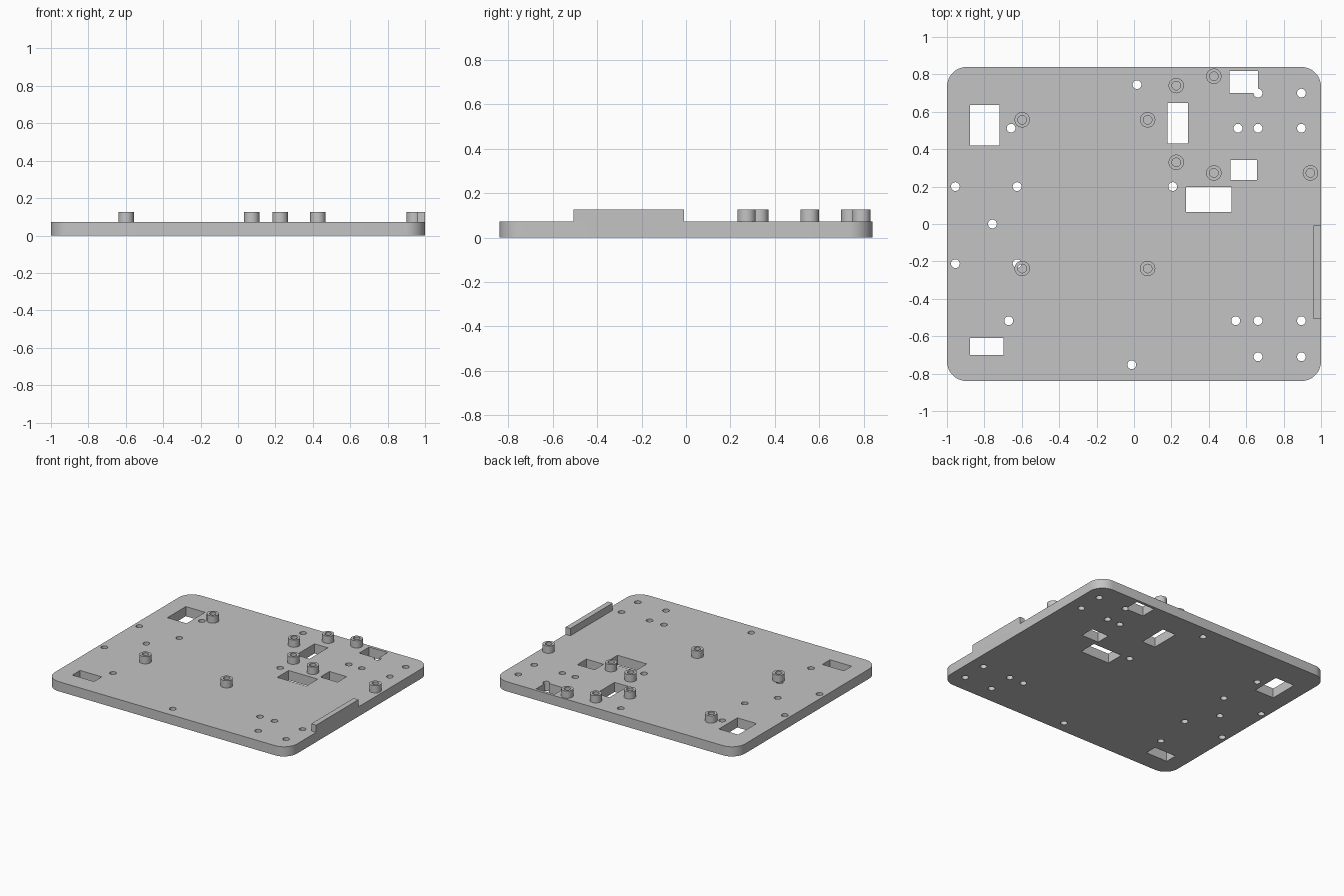
import bpy, bmesh, math
from mathutils import Matrix, Vector

if "Cube" in bpy.data.objects:
    bpy.data.objects.remove(bpy.data.objects["Cube"], do_unlink=True)

TOP, POST_TOP = 0.072, 0.126
HALF_X, HALF_Y, CORNER = 1.0, 0.84, 0.107
SIDES = 32

grey = bpy.data.materials.new("plain_grey")
grey.use_nodes = True
grey.diffuse_color = (0.55, 0.55, 0.55, 1)
grey.node_tree.nodes["Principled BSDF"].inputs["Base Color"].default_value = (0.55, 0.55, 0.55, 1)


def finish(bm, name):
    bmesh.ops.recalc_face_normals(bm, faces=bm.faces)
    mesh = bpy.data.meshes.new(name)
    bm.to_mesh(mesh)
    bm.free()
    mesh.materials.append(grey)
    obj = bpy.data.objects.new(name, mesh)
    bpy.context.collection.objects.link(obj)
    return obj


def activate(obj):
    bpy.ops.object.select_all(action='DESELECT')
    obj.select_set(True)
    bpy.context.view_layer.objects.active = obj


def add_box(bm, x0, x1, y0, y1, z0, z1):
    centre = Vector((x0 + x1, y0 + y1, z0 + z1)) / 2
    size = Matrix.Diagonal((x1 - x0, y1 - y0, z1 - z0, 1))
    bmesh.ops.create_cube(bm, size=1, matrix=Matrix.Translation(centre) @ size)


def cut(target, cutter):
    mod = target.modifiers.new("cut", 'BOOLEAN')
    mod.operation, mod.solver, mod.object = 'DIFFERENCE', 'EXACT', cutter
    activate(target)
    bpy.ops.object.modifier_apply(modifier=mod.name)
    bpy.data.objects.remove(cutter, do_unlink=True)


# Base plate: rounded rectangle pulled up
bm = bmesh.new()
outline = []
for i, (sx, sy) in enumerate(((1, 1), (-1, 1), (-1, -1), (1, -1))):
    for k in range(13):
        a = math.pi / 2 * (i + k / 12)
        outline.append(bm.verts.new((sx * (HALF_X - CORNER) + CORNER * math.cos(a),
                                     sy * (HALF_Y - CORNER) + CORNER * math.sin(a), 0)))
face = bm.faces.new(outline)
ext = bmesh.ops.extrude_face_region(bm, geom=[face])["geom"]
bmesh.ops.translate(bm, verts=[v for v in ext if isinstance(v, bmesh.types.BMVert)], vec=(0, 0, TOP))
plate = finish(bm, "base_plate")

# Rectangular openings: x0, x1, y0, y1
windows = [(-0.877, -0.718, 0.42, 0.637), (0.178, 0.288, 0.431, 0.648),
           (0.51, 0.663, 0.701, 0.819), (0.515, 0.657, 0.236, 0.343),
           (0.279, 0.52, 0.064, 0.198), (-0.877, -0.698, -0.701, -0.61)]
bm = bmesh.new()
for w in windows:
    add_box(bm, *w, -0.1, 0.2)
cut(plate, finish(bm, "window_cutter"))

# Round screw holes, grouped by row
hole_rows = {0.745: (0.016,), 0.70: (0.663, 0.895), 0.512: (-0.657, 0.556, 0.663, 0.895),
             0.20: (-0.955, -0.625, 0.207), 0.0: (-0.757,), -0.212: (-0.955, -0.625),
             -0.517: (-0.67, 0.544, 0.663, 0.895), -0.71: (0.663, 0.895), -0.752: (-0.012,)}
bm = bmesh.new()
for y, xs in hole_rows.items():
    for x in xs:
        bmesh.ops.create_cone(bm, cap_ends=True, segments=SIDES, radius1=0.0235, radius2=0.0235,
                              depth=0.4, matrix=Matrix.Translation((x, y, 0.03)))
cut(plate, finish(bm, "hole_cutter"))


# Hollow standoff posts
def standoff(x, y):
    bm = bmesh.new()
    profile = [(0.041, TOP), (0.041, POST_TOP), (0.023, POST_TOP), (0.023, TOP)]
    rings = [[bm.verts.new((x + r * math.cos(math.tau * k / SIDES),
                            y + r * math.sin(math.tau * k / SIDES), z)) for k in range(SIDES)]
             for r, z in profile]
    for i, ring in enumerate(rings):
        other = rings[(i + 1) % len(rings)]
        for k in range(SIDES):
            n = (k + 1) % SIDES
            bm.faces.new((ring[k], ring[n], other[n], other[k]))
    return finish(bm, "standoff")


posts = [(-0.598, 0.557), (0.073, 0.557), (-0.598, -0.238), (0.073, -0.238),
         (0.226, 0.74), (0.226, 0.33), (0.427, 0.79), (0.427, 0.273), (0.943, 0.273)]
parts = [plate] + [standoff(x, y) for x, y in posts]

# Raised rail on the left edge
bm = bmesh.new()
add_box(bm, 0.96, HALF_X, -0.507, -0.008, TOP, POST_TOP)
finish(bm, "edge_rail")

for obj in parts:
    activate(obj)
    bpy.ops.object.shade_smooth_by_angle(angle=math.radians(30))
